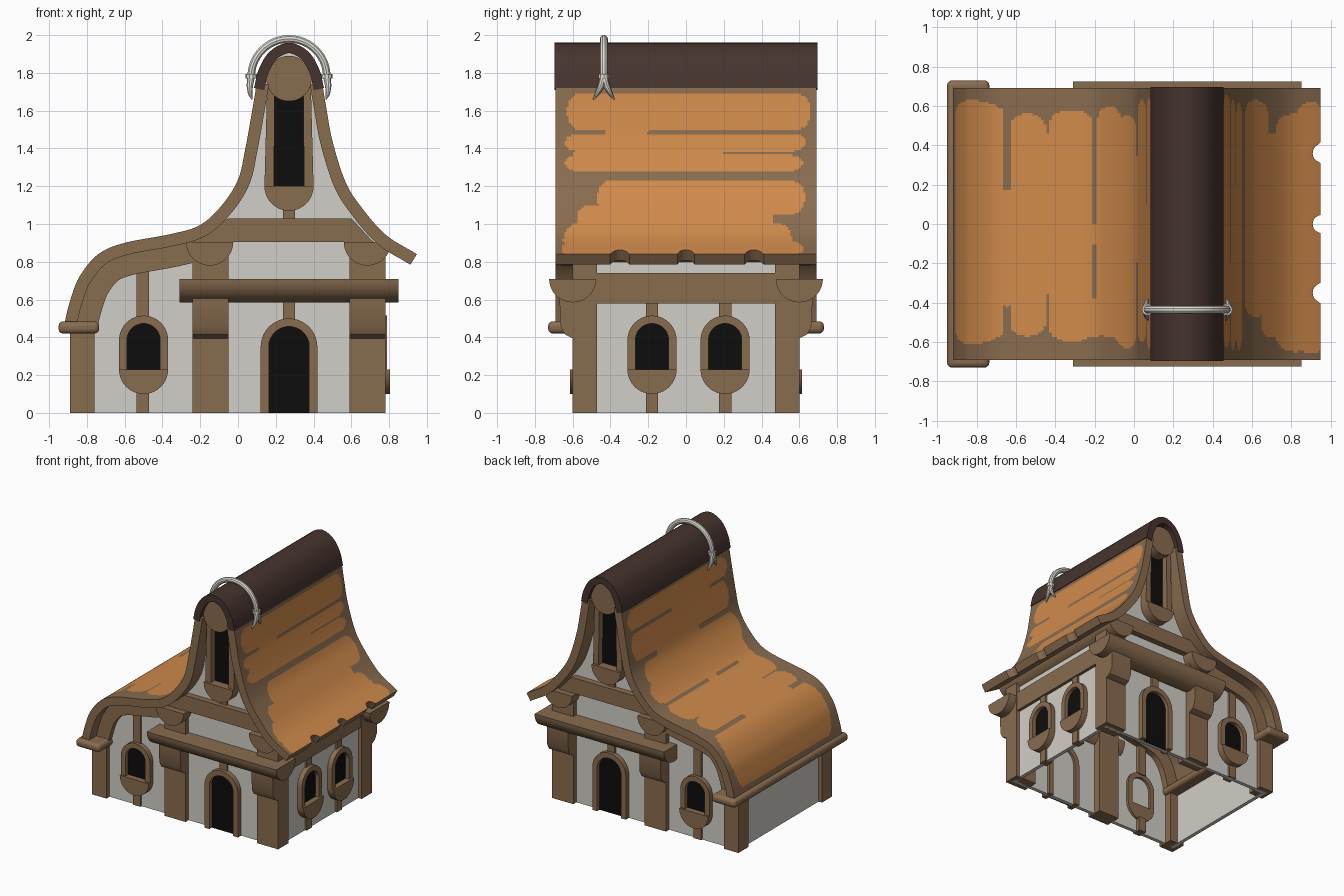
import bpy, bmesh, math
from mathutils import Vector

if "Cube" in bpy.data.objects:
    bpy.data.objects.remove(bpy.data.objects["Cube"])

def material(name, rgb):
    m = bpy.data.materials.new(name)
    m.diffuse_color = (*rgb, 1)
    m.use_nodes = True
    m.node_tree.nodes["Principled BSDF"].inputs["Base Color"].default_value = m.diffuse_color
    return m

WOOD = material("brown wood", (.25, .15, .078))
PLASTER = material("pale plaster", (.64, .62, .57))
ORANGE = material("orange thatch", (.63, .255, .07))
DARK = material("dark ridge", (.062, .034, .027))
BONE = material("pale bone", (.75, .73, .67))
BLACK = material("black opening", (.004, .004, .004))

def build(name, verts, faces, mats):
    me = bpy.data.meshes.new(name)
    me.from_pydata(verts, [], faces)
    bm = bmesh.new()
    bm.from_mesh(me)
    bmesh.ops.recalc_face_normals(bm, faces=bm.faces)
    bm.to_mesh(me)
    bm.free()
    for m in mats:
        me.materials.append(m)
    ob = bpy.data.objects.new(name, me)
    bpy.context.collection.objects.link(ob)
    return ob

def place(axis, a, u, v):
    return (u, a, v) if axis == 'y' else (a, u, v)

def prism(name, pts, axis, a0, a1, mat):
    """Polygon (across, z) extruded along an axis."""
    n = len(pts)
    verts = [place(axis, a, u, v) for a in (a0, a1) for u, v in pts]
    faces = [tuple(range(n)), tuple(range(2 * n - 1, n - 1, -1))]
    faces += [(i, (i + 1) % n, n + (i + 1) % n, n + i) for i in range(n)]
    return build(name, verts, faces, [mat])

def rect(u0, u1, v0, v1):
    return [(u0, v0), (u1, v0), (u1, v1), (u0, v1)]

def box(name, x0, x1, y0, y1, z0, z1, mat=WOOD):
    return prism(name, rect(x0, x1, z0, z1), 'y', y0, y1, mat)

def arc(cu, cv, r, a0, a1, n=20):
    return [(cu + r * math.cos(math.radians(a0 + (a1 - a0) * i / n)),
             cv + r * math.sin(math.radians(a0 + (a1 - a0) * i / n))) for i in range(n + 1)]

def strip(name, outer, inner, axis, a0, a1, mats, na=1, shift=None):
    """Solid band between two open paths, extruded in na steps."""
    n = len(outer)
    ring = outer + inner[::-1]
    m = 2 * n
    verts = []
    for j in range(na + 1):
        a = a0 + (a1 - a0) * j / na
        r = ring
        if shift:
            r = shift(outer, a) + shift(inner, a)[::-1]
        verts += [place(axis, a, u, v) for u, v in r]
    faces = [(j * m + i, j * m + (i + 1) % m, (j + 1) * m + (i + 1) % m, (j + 1) * m + i)
             for j in range(na) for i in range(m)]
    for b in (0, na * m):
        faces += [(b + i, b + i + 1, b + m - 2 - i, b + m - 1 - i) for i in range(n - 1)]
    return build(name, verts, faces, mats)

def spline(pts, n):
    """Smooth path through points, evenly resampled to n segments."""
    p = [Vector(q) for q in pts]
    p = [2 * p[0] - p[1]] + p + [2 * p[-1] - p[-2]]
    fine = []
    for i in range(1, len(p) - 2):
        for k in range(30):
            t = k / 30
            a, b, c, d = p[i - 1:i + 3]
            fine.append(.5 * (2 * b + (c - a) * t + (2 * a - 5 * b + 4 * c - d) * t * t
                              + (3 * b - a - 3 * c + d) * t ** 3))
    fine.append(p[-2])
    dist = [0]
    for a, b in zip(fine, fine[1:]):
        dist.append(dist[-1] + (b - a).length)
    out, k = [], 0
    for i in range(n + 1):
        s = dist[-1] * i / n
        while k < len(fine) - 2 and dist[k + 1] < s:
            k += 1
        q = fine[k].lerp(fine[k + 1], (s - dist[k]) / (dist[k + 1] - dist[k]))
        out.append((q.x, q.y))
    return out

def offset(path, d, side):
    """Path moved inwards; side 1 is the left slope, -1 the right slope."""
    out = []
    for i, (u, v) in enumerate(path):
        a, b = path[max(i - 1, 0)], path[min(i + 1, len(path) - 1)]
        t = Vector((b[0] - a[0], b[1] - a[1])).normalized()
        out.append((u - side * t.y * d, v + side * t.x * d))
    return out

# roof slopes, ridge to eave
left = spline([(.10, 1.75), (.075, 1.6), (.037, 1.39), (0, 1.235), (-.085, 1.1), (-.2, .995), (-.35, .948),
               (-.6, .9), (-.74, .84), (-.84, .72), (-.89, .59), (-.92, .47)], 130)
right = spline([(.445, 1.75), (.47, 1.6), (.5, 1.44), (.566, 1.23), (.645, 1.1), (.78, .945), (.947, .84)], 90)

# painted strokes: (from, to) down the slope and (from, to) along y
LEFT_STROKES = [(1.6, 1.78, -.63, .64), (1.55, 1.65, -.4, .1), (1.32, 1.58, -.6, .63), (1.2, 1.4, -.2, .35),
                (.99, 1.28, -.63, .55), (.82, 1.05, -.58, .6), (.74, .86, -.1, .0), (.74, .86, -.58, -.38),
                (.5, .775, -.6, .58), (.4, .6, -.36, .46), (.26, .48, -.57, .56), (.15, .35, -.42, .17),
                (-.38, .22, -.61, .63)]
RIGHT_STROKES = [(1.5, 1.69, -.63, .66), (1.47, 1.52, -.43, -.2), (1.385, 1.48, -.64, .63), (1.35, 1.4, -.6, .2),
                 (1.28, 1.365, -.64, .62), (1.05, 1.23, -.47, .63), (.95, 1.1, -.58, .46),
                 (.83, 1.0, -.65, .56), (.83, .91, -.66, .62)]

def painted(strokes, t, y):
    for t0, t1, y0, y1 in strokes:
        q = (2 * t - t0 - t1) / (t1 - t0)
        if abs(q) < 1:
            e = min(.07, (y1 - y0) / 4) * (1 - math.sqrt(1 - q * q))
            if y0 + e < y < y1 - e:
                return True
    return False

def eave_bites(path, y):
    """Pull the eave in at three round bites."""
    bite = max(math.sqrt(max(0, .045 ** 2 - (y - c) ** 2)) for c in (-.35, 0, .36))
    d = (Vector(path[-1]) - Vector(path[-8])).normalized()
    n = len(path)
    return [(u - d.x * bite * max(0, (i - n + 13) / 12), v - d.y * bite * max(0, (i - n + 13) / 12))
            for i, (u, v) in enumerate(path)]

for name, path, side, strokes, shift in (("roof_left", left, 1, LEFT_STROKES, None),
                                         ("roof_right", right, -1, RIGHT_STROKES, eave_bites)):
    roof = strip(name, path, offset(path, .065, side), 'y', -.69, .69, [WOOD, ORANGE], 120, shift)
    m = 2 * len(path)
    for f in roof.data.polygons:
        if f.index < 120 * m and f.index % m < len(path) - 1:
            x, y, z = f.center
            f.material_index = int(painted(strokes, z + x if side == 1 else z, y))

# ridge cap and log
cap = spline([(.085, 1.72), (.11, 1.82), (.17, 1.915), (.27, 1.96), (.37, 1.915), (.43, 1.82), (.455, 1.72)], 30)
strip("ridge_cap", cap, offset(cap, .055, -1), 'y', -.695, .695, [DARK])
prism("ridge_log", arc(.27, 1.77, .12, 0, 351, 39), 'y', -.66, .66, WOOD)

# side walls, posts and eave beam
box("right_wall", .72, .75, -.55, .55, 0, .88, PLASTER)
box("left_wall", -.86, -.83, -.55, .55, 0, .5, PLASTER)
box("right_wall_beam", .7, .775, -.48, .48, .58, .74)
eave = box("left_eave_beam", -.95, -.735, -.73, .73, .42, .485)
bev = eave.modifiers.new("round", 'BEVEL')
bev.width, bev.segments = .025, 3
for i, x in enumerate((-.15, .685)):
    prism("cross_beam_%d" % i, arc(x, .905, .125, 180, 360), 'y', -.66, .66, WOOD)

def arch_path(c, zc, r, z0):
    return [(c + r, z0)] + arc(c, zc, r, 0, 180) + [(c - r, z0)]

def opening(name, axis, s, c, wall, zc, ro, ri, z0, sill=True):
    """Arched frame, dark pane and half-round sill."""
    strip(name + "_frame", arch_path(c, zc, ro, z0), arch_path(c, zc, ri, z0), axis,
          s * (wall - .05), s * (wall + .04), [WOOD])
    prism(name + "_pane", arch_path(c, zc, ri + .005, z0), axis, s * (wall + .001), s * (wall + .009), BLACK)
    if sill:
        prism(name + "_sill", arc(c, z0, ro, 180, 360), axis, s * (wall - .05), s * (wall + .055), WOOD)

for i, c in enumerate((-.18, .207)):
    opening("right_window_%d" % i, 'x', 1, c, .75, .385, .13, .088, .23)
    box("right_stud_%d" % i, .7, .765, c - .033, c + .033, 0, .12)
    box("right_upper_stud_%d" % i, .7, .765, c - .033, c + .033, .5, .6)

# front and back are alike
gable = ([(.75, 0)] + offset(right, .04, -1)[70::-3] + arc(.27, 1.77, .14, 20, 160, 12)
         + offset(left, .04, 1)[8:126:3] + [(-.86, .48), (-.86, 0)])
knee = [p for p in left if p[0] < -.22]
for s, tag in ((-1, "front"), (1, "back")):
    W = .56
    prism(tag + "_wall", gable, 'y', s * (W - .03), s * W, PLASTER)
    strip(tag + "_curved_brace", offset(knee, .06, 1), offset(knee, .175, 1), 'y', s * .48, s * .6, [WOOD])
    for pname, x0, x1, top in (("left_post", -.89, -.76, .45), ("middle_post", -.24, -.05, .92),
                               ("right_post", .59, .78, .87)):
        box(tag + "_" + pname, x0, x1, s * .47, s * .6, 0, top)
        if top > .5:
            prism(tag + "_" + pname + "_bracket", [(s * .55, .39), (s * .6, .395), (s * .64, .415), (s * .665, .46),
                  (s * .67, .62), (s * .55, .62)], 'x', x0, x1, WOOD)
    prism(tag + "_long_beam", arc(s * .6, .71, .125, 180, 360), 'x', -.31, .85, WOOD)
    prism(tag + "_collar_beam", [(-.26, .905), (.715, .905), (.6, 1.03), (-.05, 1.03)],
          'y', s * .5, s * .61, WOOD)
    opening(tag + "_door", 'y', s, .27, W, .35, .15, .107, 0, False)
    opening(tag + "_window", 'y', s, -.5, W, .385, .13, .088, .23)
    for k, (x, z0, z1) in enumerate(((-.505, 0, .12), (-.505, .5, .8), (.27, .48, .6), (.27, 1.02, 1.1))):
        box("%s_stud_%d" % (tag, k), x - .033, x + .033, s * .5, s * (W + .015), z0, z1)
    # tall gable window
    for k, (b, t) in enumerate((((.14, .19), (.155, .195)), ((.35, .40), (.345, .385)))):
        prism("%s_gable_jamb_%d" % (tag, k), [(b[0], 1.2), (b[1], 1.2), (t[1], 1.76), (t[0], 1.76)],
              'y', s * .5, s * .62, WOOD)
    box(tag + "_gable_pane", .185, .355, s * (W + .001), s * (W + .009), 1.2, 1.7, BLACK)
    prism(tag + "_gable_sill", arc(.27, 1.2, .13, 180, 360), 'y', s * .5, s * .64, WOOD)

def tube(name, pts, radii, mat):
    cu = bpy.data.curves.new(name, 'CURVE')
    cu.dimensions = '3D'
    cu.bevel_depth, cu.bevel_resolution, cu.use_fill_caps = 1, 3, True
    sp = cu.splines.new('POLY')
    sp.points.add(len(pts) - 1)
    for q, p, r in zip(sp.points, pts, radii):
        q.co, q.radius = (*p, 1), r
    tmp = bpy.data.objects.new(name + "_curve", cu)
    me = bpy.data.meshes.new_from_object(tmp)
    bpy.data.objects.remove(tmp)
    me.materials.clear()
    me.materials.append(mat)
    bpy.context.collection.objects.link(bpy.data.objects.new(name, me))

# bone hoop over the ridge, with forked claws
Y = -.435
tube("bone_hoop", [(x, Y, z) for x, z in arc(.27, 1.78, .2, -3, 183, 32)], [.021] * 33, BONE)
for i, s in enumerate((-1, 1)):
    x = .27 + s * .2
    tube("bone_band_%d" % i, [(x, Y, 1.77), (x, Y, 1.795)], [.03, .03], BONE)
    for j, d in enumerate((-1, 1)):
        tube("bone_claw_%d_%d" % (i, j), [(x, Y, 1.785), (x + s * .008, Y + d * .015, 1.73),
             (x + s * .006, Y + d * .035, 1.69), (x - s * .003, Y + d * .055, 1.66)],
             [.02, .017, .012, .003], BONE)

# smooth curves, sharp edges
bpy.ops.object.select_all(action='SELECT')
bpy.context.view_layer.objects.active = eave
bpy.ops.object.shade_smooth_by_angle(angle=math.radians(32))
